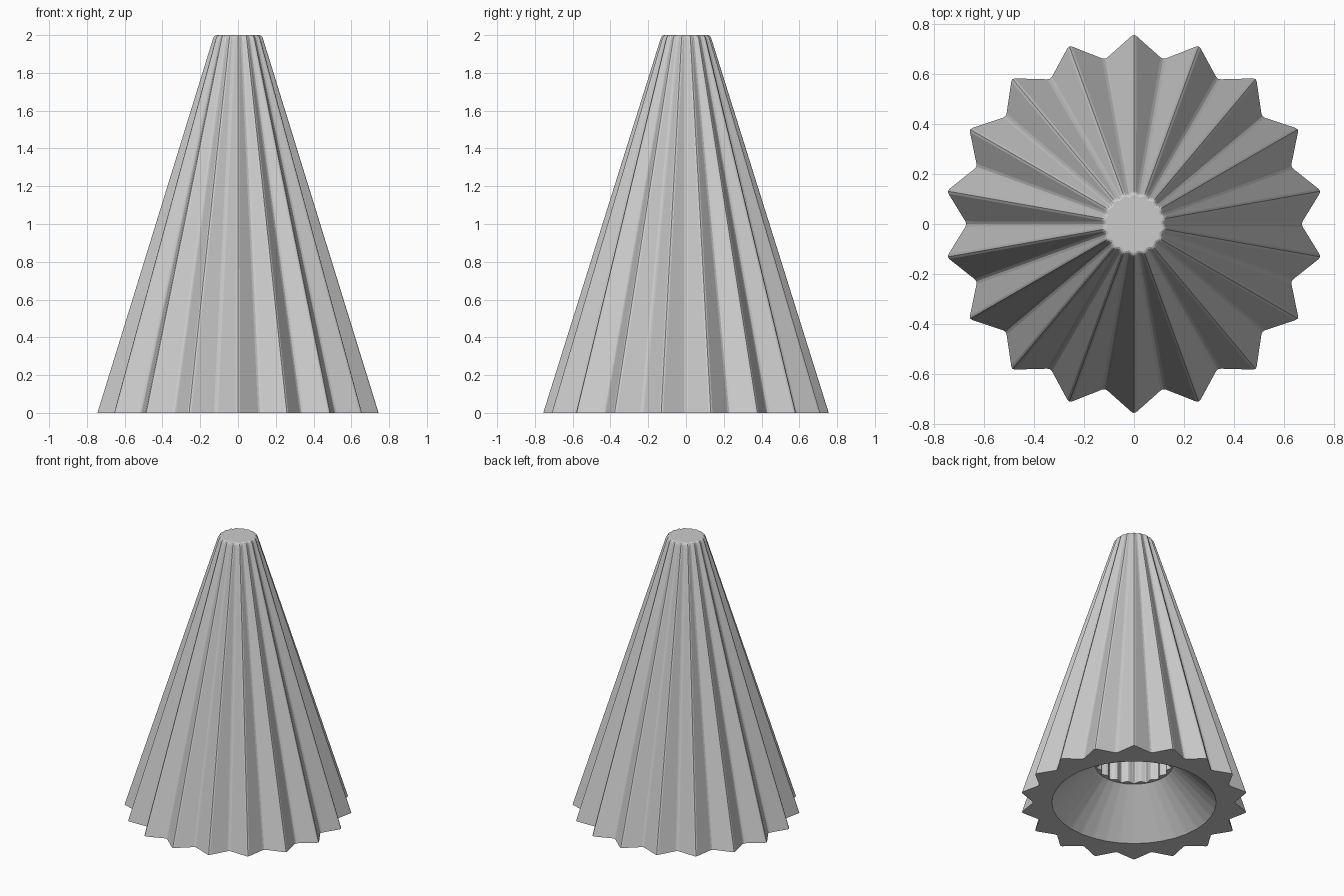
import bpy, bmesh
from math import sin, cos, atan2, pi
from mathutils import Vector

cube = bpy.data.objects.get("Cube")
if cube:
    bpy.data.objects.remove(cube, do_unlink=True)

FLUTES = 18
VALLEY = 0.878      # valley radius relative to ridge radius
FILLET = 0.013      # softening of ridges and valleys


def fluted(radius, z):
    """Star outline with every ridge and valley slightly rounded."""
    count = FLUTES * 2
    corners = []
    for i in range(count):
        r = radius * (VALLEY if i % 2 else 1)
        a = pi / 2 + i * 2 * pi / count
        corners.append(Vector((r * cos(a), r * sin(a), z)))
    points = []
    for i, c in enumerate(corners):
        before, after = corners[i - 1] - c, corners[(i + 1) % count] - c
        d = min(FILLET, 0.4 * after.length)
        p, q = c + before.normalized() * d, c + after.normalized() * d
        points += [p, (p + 2 * c + q) / 4, q]
    return points


def circle(radius, z):
    """Round outline whose points line up with the fluted ones."""
    points = []
    for p in fluted(0.76, z):
        a = atan2(p.y, p.x)
        points.append(Vector((radius * cos(a), radius * sin(a), z)))
    return points


# From the blind end of the socket, out under the base, up to the top
rings = [
    fluted(0.255, 0.65), fluted(0.255, 0.29),      # fluted socket
    circle(0.26, 0.29), circle(0.545, 0.0),        # conical recess
    fluted(0.76, 0.0), fluted(0.14, 1.975),        # fluted outside
    fluted(0.135, 1.988), fluted(0.129, 1.996), fluted(0.12, 2.0),
]

bm = bmesh.new()
loops = [[bm.verts.new(p) for p in ring] for ring in rings]
for lower, upper in zip(loops, loops[1:]):
    n = len(lower)
    for i in range(n):
        j = (i + 1) % n
        bm.faces.new((lower[i], lower[j], upper[j], upper[i]))
bm.faces.new(loops[-1])
bm.faces.new(loops[0][::-1])
bmesh.ops.recalc_face_normals(bm, faces=bm.faces[:])

mesh = bpy.data.meshes.new("fluted_cone")
bm.to_mesh(mesh)
bm.free()
cone = bpy.data.objects.new("fluted_cone", mesh)
bpy.context.collection.objects.link(cone)

# Single plain grey
grey = bpy.data.materials.new("light grey")
grey.use_nodes = True
colour = (0.6, 0.6, 0.6, 1)
grey.diffuse_color = colour
grey.node_tree.nodes["Principled BSDF"].inputs["Base Color"].default_value = colour
mesh.materials.append(grey)
